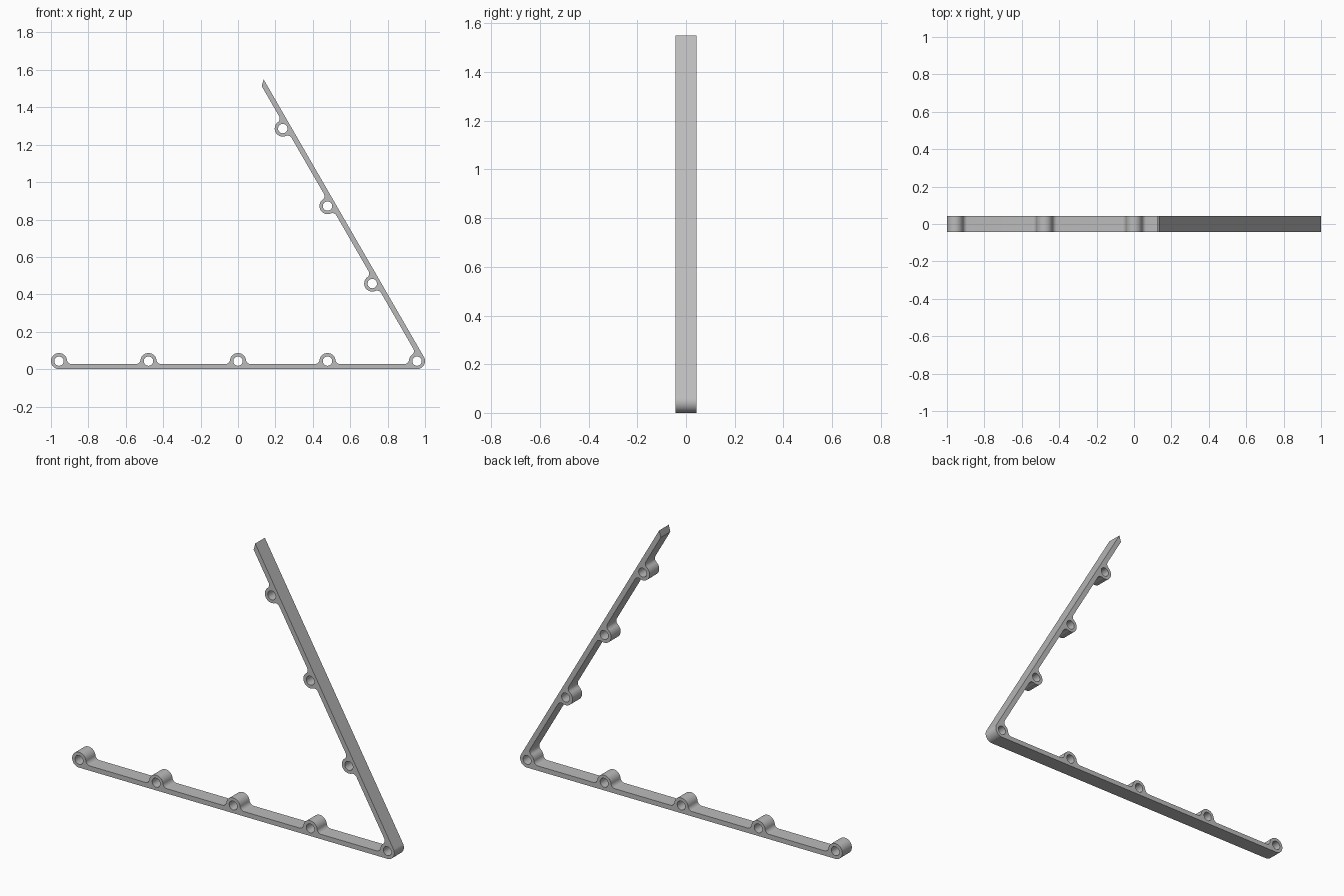
import bpy, bmesh
from math import sin, cos, radians, degrees, sqrt, atan2
from mathutils import Vector, Matrix

cube = bpy.data.objects.get("Cube")
if cube:
    bpy.data.objects.remove(cube)

PITCH = 0.4785     # spacing of the eyelets
RING = 0.043       # eyelet outer radius
HOLE = 0.025       # eyelet bore radius
BAR = 0.027        # bar thickness
DEPTH = 0.085      # width along y
FILLET = 0.0245    # blend between eyelet and bar

INNER = BAR - RING                     # bar inner face relative to eyelet centre
FN = INNER + FILLET                    # fillet centre offsets
FS = sqrt((RING + FILLET) ** 2 - FN ** 2)
TILT = degrees(atan2(FN, FS))

corner = Vector((2 * PITCH, RING))
up = Vector((-0.5, sqrt(0.75)))        # direction of the raised arm
out = Vector((sqrt(0.75), 0.5))        # outer side of the raised arm
base_frame = (Vector((-1, 0)), Vector((0, 1)))
arm_frame = (-up, -out)
world_frame = (Vector((1, 0)), Vector((0, 1)))


def arc(c, r, a0, a1, frame=world_frame, steps=12):
    s, n = frame
    angles = [radians(a0 + (a1 - a0) * i / steps) for i in range(steps + 1)]
    return [c + s * (r * cos(a)) + n * (r * sin(a)) for a in angles]


def fillet_in(c, f):
    return arc(c - f[0] * FS + f[1] * FN, FILLET, -90, -TILT, f, 8)


def fillet_out(c, f):
    return arc(c + f[0] * FS + f[1] * FN, FILLET, 180 + TILT, 270, f, 8)


def boss(c, f):
    ring = arc(c, RING, 180 - TILT, TILT, f, 28)
    return fillet_in(c, f) + ring + fillet_out(c, f)


base_centres = [corner - Vector((PITCH * i, 0)) for i in range(1, 5)]
arm_centres = [corner + up * PITCH * i for i in (3, 2, 1)]

# Outline: outer corner, arm tip, inner arm, inner corner, base, end eyelet
outline = arc(corner, RING, -90, 30, steps=24)
outline += [corner + out * RING + up * 1.715, corner - out * INNER + up * 1.688]
for c in arm_centres:
    outline += boss(c, arm_frame)
outline += fillet_in(corner, arm_frame)
outline += arc(corner, RING, 120 + TILT, 180 - TILT)
outline += fillet_out(corner, base_frame)
for c in base_centres[:3]:
    outline += boss(c, base_frame)
outline += fillet_in(base_centres[3], base_frame)
outline += arc(base_centres[3], RING, TILT, 270, steps=44)

# Drop coincident neighbours
clean = [p for i, p in enumerate(outline) if (p - outline[i - 1]).length > 1e-5]
loops = [clean]
for c in [corner] + base_centres + arm_centres:
    loops.append(arc(c, HOLE, 0, 360, steps=40)[:-1])

# Filled and extruded profile
curve = bpy.data.curves.new("bracket_profile", "CURVE")
curve.dimensions = "2D"
curve.fill_mode = "BOTH"
curve.extrude = DEPTH / 2
for pts in loops:
    spline = curve.splines.new("POLY")
    spline.points.add(len(pts) - 1)
    for sp, p in zip(spline.points, pts):
        sp.co = (p.x, p.y, 0, 1)
    spline.use_cyclic_u = True
helper = bpy.data.objects.new("bracket_profile", curve)
bpy.context.scene.collection.objects.link(helper)
bpy.context.view_layer.update()
evaluated = helper.evaluated_get(bpy.context.evaluated_depsgraph_get())
mesh = bpy.data.meshes.new_from_object(evaluated)
bpy.data.objects.remove(helper)

# Weld and stand upright
bm = bmesh.new()
bm.from_mesh(mesh)
bmesh.ops.remove_doubles(bm, verts=bm.verts, dist=1e-5)
bmesh.ops.transform(bm, matrix=Matrix.Rotation(radians(90), 4, "X"), verts=bm.verts)
bmesh.ops.recalc_face_normals(bm, faces=bm.faces)
bm.to_mesh(mesh)
bm.free()

bracket = bpy.data.objects.new("angled_eyelet_bracket", mesh)
bpy.context.scene.collection.objects.link(bracket)

grey = bpy.data.materials.new("plain grey")
grey.use_nodes = True
colour = (0.5, 0.5, 0.5, 1)
grey.diffuse_color = colour
grey.node_tree.nodes["Principled BSDF"].inputs["Base Color"].default_value = colour
mesh.materials.clear()
mesh.materials.append(grey)

bpy.ops.object.select_all(action="DESELECT")
bracket.select_set(True)
bpy.context.view_layer.objects.active = bracket
bpy.ops.object.shade_smooth_by_angle(angle=radians(30))
